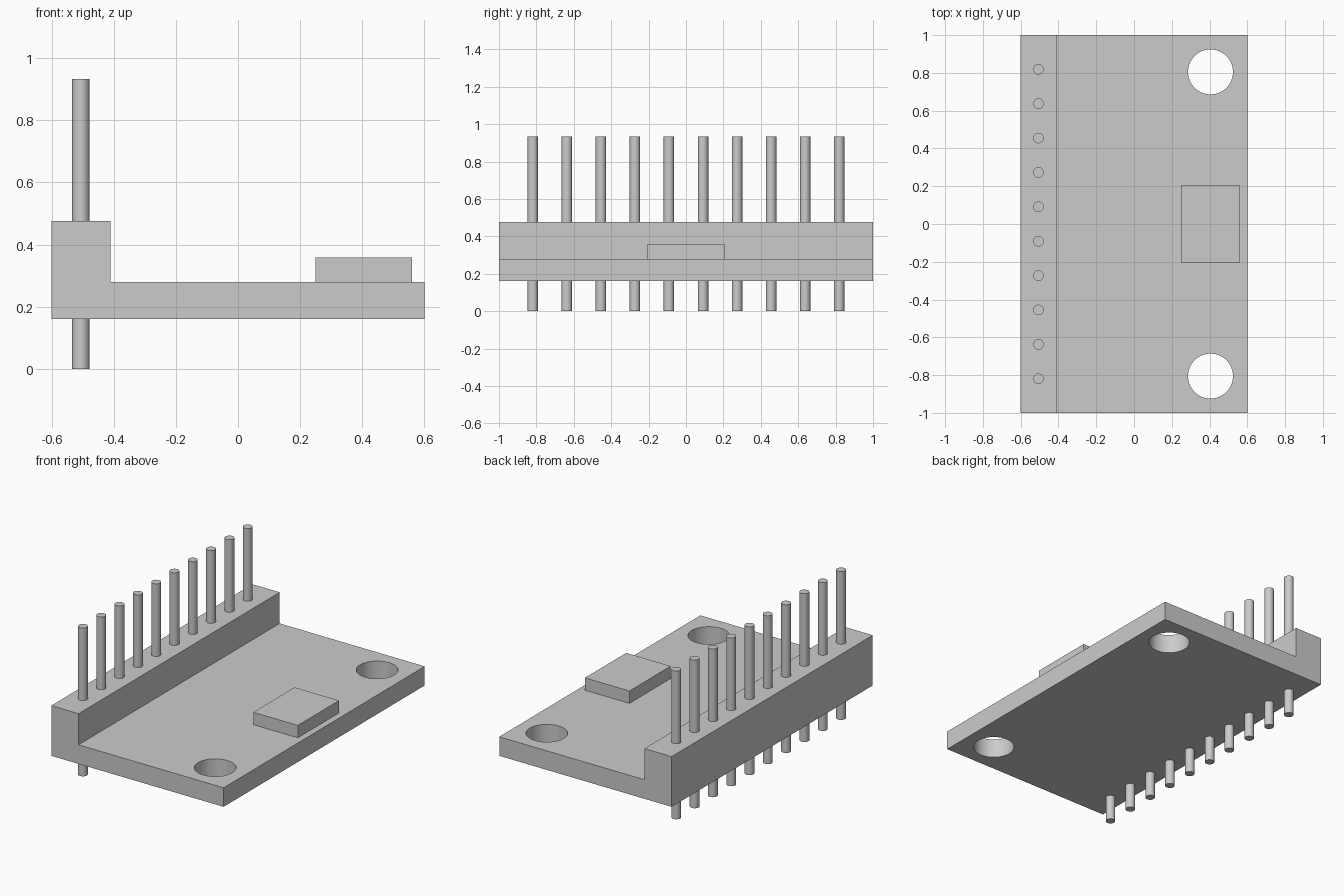
import bpy, bmesh, math

if "Cube" in bpy.data.objects:
    bpy.data.objects.remove(bpy.data.objects["Cube"])

grey = bpy.data.materials.new("light_grey")
grey.diffuse_color = (0.6, 0.6, 0.6, 1)
grey.use_nodes = True
grey.node_tree.nodes["Principled BSDF"].inputs["Base Color"].default_value = grey.diffuse_color


def make_object(name, bm):
    bmesh.ops.recalc_face_normals(bm, faces=bm.faces)
    mesh = bpy.data.meshes.new(name)
    bm.to_mesh(mesh)
    bm.free()
    mesh.materials.append(grey)
    obj = bpy.data.objects.new(name, mesh)
    bpy.context.collection.objects.link(obj)
    return obj


def smooth(obj):
    bpy.ops.object.select_all(action='DESELECT')
    obj.select_set(True)
    bpy.context.view_layer.objects.active = obj
    bpy.ops.object.shade_smooth_by_angle(angle=math.radians(30))


def cylinder(name, x, y, z0, z1, radius, sides):
    bm = bmesh.new()
    bmesh.ops.create_cone(bm, cap_ends=True, segments=sides,
                          radius1=radius, radius2=radius, depth=z1 - z0)
    bmesh.ops.translate(bm, verts=bm.verts, vec=(x, y, (z0 + z1) / 2))
    return make_object(name, bm)


# Board with raised header strip: L profile extruded along y
profile = [(-0.6, 0.16), (0.6, 0.16), (0.6, 0.28),
           (-0.41, 0.28), (-0.41, 0.476), (-0.6, 0.476)]
bm = bmesh.new()
face = bm.faces.new([bm.verts.new((x, -1, z)) for x, z in profile])
ext = bmesh.ops.extrude_face_region(bm, geom=[face])
bmesh.ops.translate(bm, vec=(0, 2, 0),
                    verts=[v for v in ext["geom"] if isinstance(v, bmesh.types.BMVert)])
board = make_object("board", bm)

# Mounting holes
for i, y in enumerate((-0.805, 0.805)):
    cutter = cylinder(f"hole_cutter_{i + 1}", 0.405, y, 0.05, 0.4, 0.119, 64)
    cutter.hide_render = True
    cutter.hide_set(True)
    mod = board.modifiers.new(f"mounting_hole_{i + 1}", 'BOOLEAN')
    mod.operation = 'DIFFERENCE'
    mod.solver = 'EXACT'
    mod.object = cutter
bpy.context.view_layer.objects.active = board
board.select_set(True)
for mod in list(board.modifiers):
    bpy.ops.object.modifier_apply(modifier=mod.name)
for obj in [o for o in bpy.data.objects if o.name.startswith("hole_cutter")]:
    bpy.data.objects.remove(obj)
smooth(board)

# Chip on the board
bm = bmesh.new()
bmesh.ops.create_cube(bm, size=1)
bmesh.ops.scale(bm, verts=bm.verts, vec=(0.31, 0.41, 0.078))
bmesh.ops.translate(bm, verts=bm.verts, vec=(0.405, 0, 0.319))
make_object("chip", bm)

# Row of ten header pins
for i in range(10):
    smooth(cylinder(f"pin_{i + 1}", -0.506, (i - 4.5) * 0.182, 0, 0.933, 0.028, 32))
